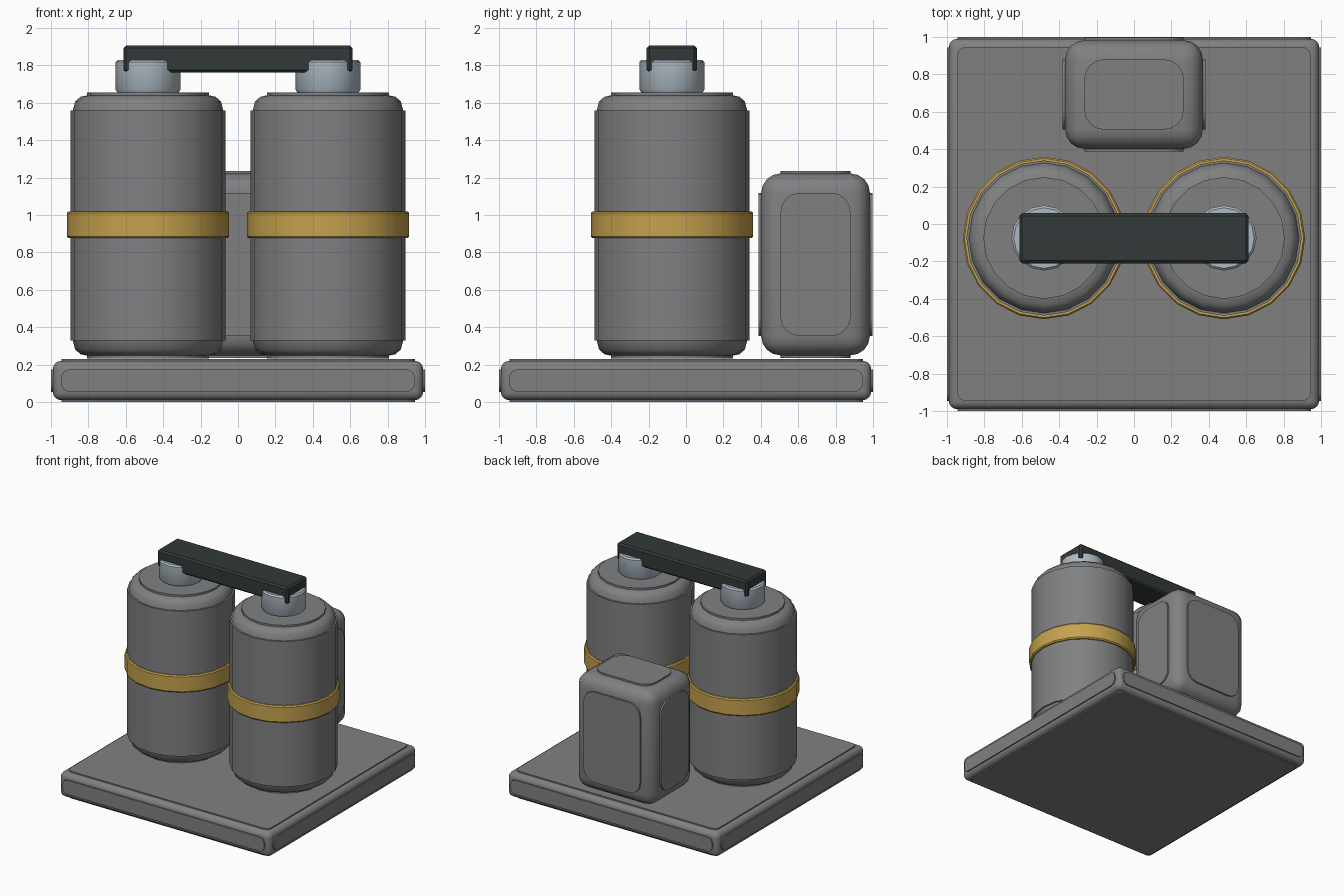
import bpy, bmesh, math
from mathutils import Vector

if "Cube" in bpy.data.objects:
    bpy.data.objects.remove(bpy.data.objects["Cube"])


def material(name, rgb):
    m = bpy.data.materials.new(name)
    m.diffuse_color = (*rgb, 1)
    m.use_nodes = True
    m.node_tree.nodes["Principled BSDF"].inputs["Base Color"].default_value = m.diffuse_color
    return m


GREY = material("mid grey", (0.215, 0.217, 0.222))
GOLD = material("gold", (0.56, 0.36, 0.075))
STEEL = material("pale steel", (0.42, 0.49, 0.55))
DARK = material("dark slate", (0.032, 0.042, 0.040))


def finish(bm, name, mat):
    bmesh.ops.recalc_face_normals(bm, faces=bm.faces[:])
    me = bpy.data.meshes.new(name)
    bm.to_mesh(me)
    bm.free()
    me.materials.append(mat)
    ob = bpy.data.objects.new(name, me)
    bpy.context.collection.objects.link(ob)
    bpy.ops.object.select_all(action='DESELECT')
    ob.select_set(True)
    bpy.context.view_layer.objects.active = ob
    bpy.ops.object.shade_smooth_by_angle(angle=math.radians(35))
    return ob


def rounded_box(bm, lo, hi, r, segments):
    lo, hi = Vector(lo), Vector(hi)
    verts = bmesh.ops.create_cube(bm, size=1)["verts"]
    for v in verts:
        v.co = Vector([(lo[i] + hi[i]) / 2 + v.co[i] * (hi[i] - lo[i]) for i in range(3)])
    bmesh.ops.bevel(bm, geom=bm.edges[:], offset=r, segments=segments,
                    profile=0.5, affect='EDGES')


def raised_panel(bm, lo, hi, r, axis, side, height):
    # Rounded rectangle standing proud of one flat face of the box
    a, b = (axis + 1) % 3, (axis + 2) % 3
    level = hi[axis] if side > 0 else lo[axis]
    rings = []
    for h in (-0.002, height):
        ring = []
        for k, (sa, sb) in enumerate(((1, 1), (-1, 1), (-1, -1), (1, -1))):
            for j in range(5):
                t = math.radians(90 * k + 22.5 * j)
                p = [0, 0, 0]
                p[axis] = level + side * h
                p[a] = (hi[a] - 2 * r if sa > 0 else lo[a] + 2 * r) + r * math.cos(t)
                p[b] = (hi[b] - 2 * r if sb > 0 else lo[b] + 2 * r) + r * math.sin(t)
                ring.append(bm.verts.new(p))
        rings.append(ring)
    low, top = rings
    n = len(low)
    for i in range(n):
        bm.faces.new((low[i], low[(i + 1) % n], top[(i + 1) % n], top[i]))
    face = bm.faces.new(top)
    face.normal_update()


def panelled_box(name, lo, hi, r, height):
    bm = bmesh.new()
    rounded_box(bm, lo, hi, r, 4)
    for axis in range(3):
        for side in (-1, 1):
            raised_panel(bm, lo, hi, r, axis, side, height)
    finish(bm, name, GREY)


def lathe(name, profile, sides, centre, mat):
    bm = bmesh.new()
    rings = []
    for r, z in profile:
        rings.append([bm.verts.new((centre[0] + r * math.cos(2 * math.pi * i / sides),
                                    centre[1] + r * math.sin(2 * math.pi * i / sides), z))
                      for i in range(sides)])
    for p, q in zip(rings, rings[1:]):
        for i in range(sides):
            j = (i + 1) % sides
            bm.faces.new((p[i], p[j], q[j], q[i]))
    bm.faces.new(rings[0][::-1])
    bm.faces.new(rings[-1])
    return finish(bm, name, mat)


# Base slab and rear box, both with raised panels
panelled_box("base", (-0.99, -0.99, 0.01), (0.99, 0.99, 0.22), 0.045, 0.01)
panelled_box("rear_box", (-0.368, 0.402, 0.25), (0.368, 0.983, 1.222), 0.103, 0.014)

# Tank profile: lower half, then mirrored about its middle height
MID = 0.944
half = [(0.325, 0.232), (0.325, 0.248), (0.362, 0.256), (0.390, 0.282),
        (0.402, 0.328), (0.415, 0.328)]
tank = half + [(r, 2 * MID - z) for r, z in reversed(half)]
band = [(0.412, 0.876), (0.426, 0.876), (0.434, 0.886),
        (0.434, 1.010), (0.426, 1.020), (0.412, 1.020)]
cap = [(0.160, 1.650), (0.174, 1.670), (0.174, 1.818), (0.162, 1.830)]

# Pair of tanks with bands and caps
for side, x in (("left", -0.481), ("right", 0.481)):
    c = (x, -0.075)
    lathe(side + "_tank", tank, 20, c, GREY)
    lathe(side + "_band", band, 20, c, GOLD)
    lathe(side + "_cap", cap, 16, c, STEEL)

# Bar joining the two caps
bm = bmesh.new()
rounded_box(bm, (-0.613, -0.21, 1.762), (0.613, 0.058, 1.906), 0.014, 1)
finish(bm, "handle_bar", DARK)
